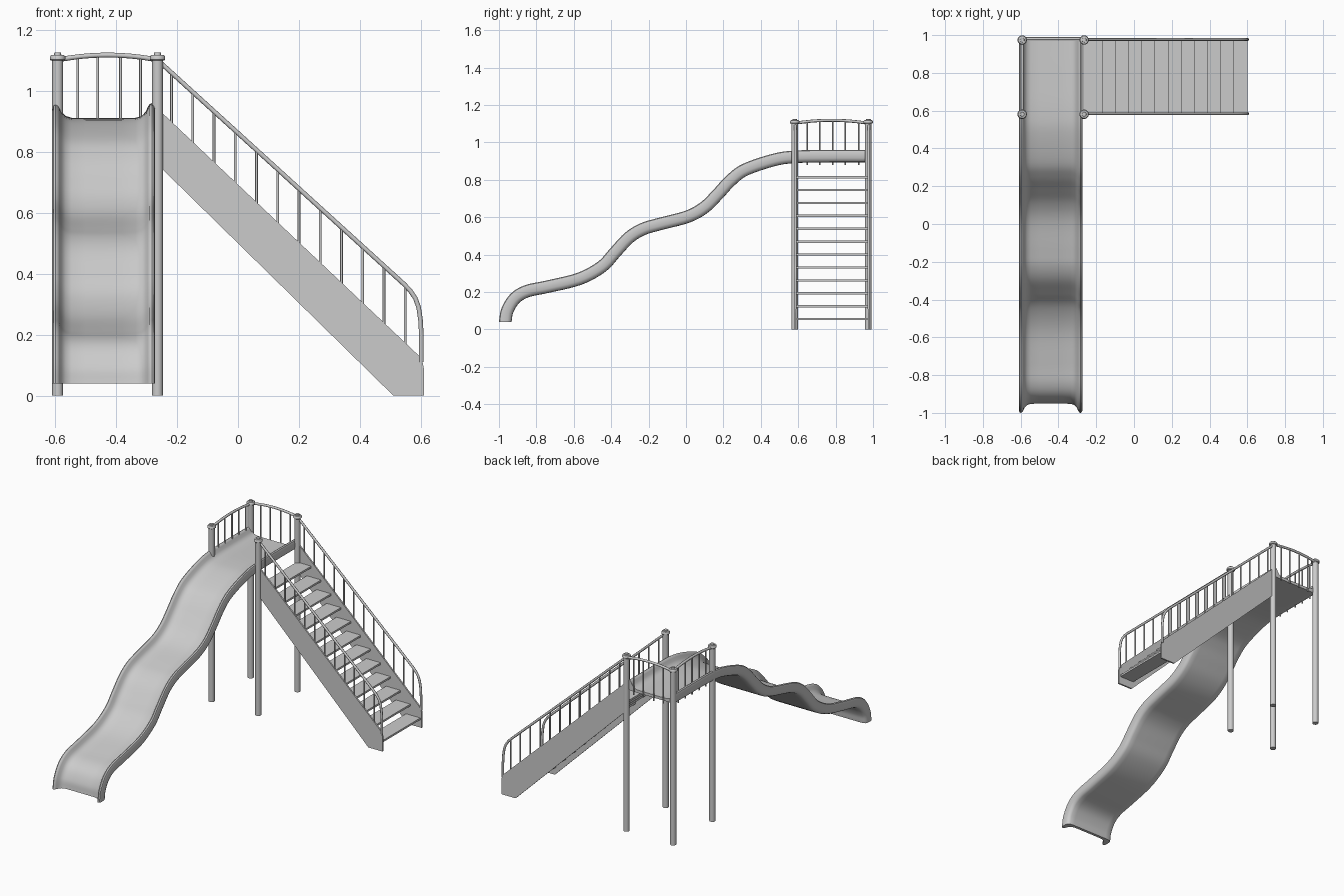
import bpy, bmesh, math
from mathutils import Vector

if "Cube" in bpy.data.objects:
    bpy.data.objects.remove(bpy.data.objects["Cube"])

XL, XR, YF, YB = -0.592, -0.264, 0.581, 0.974   # post positions


def add_mesh(name, bm, smooth=True):
    bmesh.ops.recalc_face_normals(bm, faces=bm.faces)
    me = bpy.data.meshes.new(name)
    bm.to_mesh(me)
    bm.free()
    ob = bpy.data.objects.new(name, me)
    bpy.context.collection.objects.link(ob)
    if smooth:
        bpy.ops.object.select_all(action='DESELECT')
        bpy.context.view_layer.objects.active = ob
        ob.select_set(True)
        bpy.ops.object.shade_smooth_by_angle(angle=math.radians(40))
    return ob


def lathe(name, x, y, prof, n=20):
    bm = bmesh.new()
    rings = [[bm.verts.new((x + r * math.cos(2 * math.pi * k / n),
                            y + r * math.sin(2 * math.pi * k / n), z)) for k in range(n)]
             for r, z in prof]
    for a, b in zip(rings, rings[1:]):
        for k in range(n):
            bm.faces.new((a[k], a[(k + 1) % n], b[(k + 1) % n], b[k]))
    bm.faces.new(rings[0])
    bm.faces.new(rings[-1])
    return add_mesh(name, bm)


def tubes(name, paths, r):
    cu = bpy.data.curves.new(name, 'CURVE')
    cu.dimensions = '3D'
    cu.bevel_depth = r
    cu.bevel_resolution = 2
    cu.use_fill_caps = True
    for pts in paths:
        sp = cu.splines.new('POLY')
        sp.points.add(len(pts) - 1)
        for p, co in zip(sp.points, pts):
            p.co = (*co, 1)
    ob = bpy.data.objects.new(name, cu)
    bpy.context.collection.objects.link(ob)
    return ob


def smooth_path(pts, n):
    # Catmull-Rom through the given 2D points
    p = [Vector(q) for q in pts]
    p = [2 * p[0] - p[1]] + p + [2 * p[-1] - p[-2]]
    out = []
    for i in range(1, len(p) - 2):
        a, b, c, d = p[i - 1:i + 3]
        for k in range(n):
            t = k / n
            out.append(0.5 * (2 * b + (c - a) * t + (2 * a - 5 * b + 4 * c - d) * t * t
                              + (3 * b - a - 3 * c + d) * t ** 3))
    return out + [p[-2]]


# Posts with caps
for side, x in (("left", XL), ("right", XR)):
    for end, y in (("front", YF), ("back", YB)):
        lathe(f"{end}_{side}_post", x, y, [(0.018, 0), (0.018, 1.105)])
        lathe(f"{end}_{side}_post_cap", x, y,
              [(0.022, 1.1), (0.025, 1.103), (0.025, 1.113), (0.021, 1.118),
               (0.012, 1.119), (0.011, 1.126)])

# Wavy slide and platform: trough section swept along a path in the y-z plane
path = smooth_path([(0.972, 0.926), (0.78, 0.926), (0.6, 0.923), (0.48, 0.908), (0.32, 0.855),
                    (0.24, 0.797), (0.17, 0.722), (0.1, 0.653), (0.01, 0.603), (-0.14, 0.563),
                    (-0.23, 0.536), (-0.305, 0.49), (-0.38, 0.41), (-0.45, 0.335),
                    (-0.57, 0.27), (-0.74, 0.228), (-0.85, 0.204), (-0.915, 0.165),
                    (-0.955, 0.1), (-0.966, 0.04)], 5)
half = [(0.06, -0.015), (0.105, -0.014), (0.125, -0.008), (0.138, 0.006), (0.145, 0.022),
        (0.151, 0.031), (0.158, 0.034), (0.165, 0.03), (0.169, 0.018), (0.169, -0.01),
        (0.163, -0.025), (0.15, -0.032), (0.12, -0.033)]
section = half + [(-x, n) for x, n in reversed(half)]
bm = bmesh.new()
rings = []
for i, p in enumerate(path):
    t = (path[min(i + 1, len(path) - 1)] - path[max(i - 1, 0)]).normalized()
    if i == len(path) - 1:
        t = Vector((0, -1))
    nrm = Vector((t.y, -t.x))
    rings.append([bm.verts.new((-0.441 + x, p.x + nrm.x * n, p.y + nrm.y * n))
                  for x, n in section])
m = len(section)
for a, b in zip(rings, rings[1:]):
    for k in range(m):
        bm.faces.new((a[k], a[(k + 1) % m], b[(k + 1) % m], b[k]))
bm.faces.new(rings[0])
bm.faces.new(rings[-1])
add_mesh("slide", bm)


# Arched guard rails on the back and left of the platform
def arch(u):
    return 1.102 + 0.016 * (1 - (2 * u - 1) ** 2)


for name, a, b, us in (("back", (XL, 0.981), (XR, 0.981), (0.2, 0.4, 0.63, 0.83)),
                       ("left", (XL, YF), (XL, YB), (0.17, 0.34, 0.52, 0.69, 0.87))):
    def at(u, z):
        return (a[0] + (b[0] - a[0]) * u, a[1] + (b[1] - a[1]) * u, z)
    tubes(f"{name}_guard_rail", [[at(k / 16, arch(k / 16)) for k in range(17)]], 0.008)
    tubes(f"{name}_guard_bars", [[at(u, 0.88), at(u, arch(u))] for u in us], 0.0045)


def box(bm, lo, hi):
    g = bmesh.ops.create_cube(bm, size=1)
    for v in g['verts']:
        v.co = [lo[i] + (v.co[i] + 0.5) * (hi[i] - lo[i]) for i in range(3)]


# Stair treads
bm = bmesh.new()
for i in range(12):
    nose, z = 0.6 - 0.0697 * i, 0.055 + 0.069 * i
    box(bm, (nose - 0.1, 0.585, z - 0.006), (nose, 0.976, z + 0.006))
add_mesh("stair_treads", bm, False)

# Stringers, handrails and balusters on both sides of the stairs
outline = [(-0.255, 0.934), (0.595, 0.13), (0.605, 0.115), (0.61, 0.09), (0.61, 0),
           (0.51, 0), (-0.255, 0.75)]
for side, y in (("front", 0.584), ("back", 0.977)):
    bm = bmesh.new()
    f = bm.faces.new([bm.verts.new((x, y - 0.005, z)) for x, z in outline])
    g = bmesh.ops.extrude_face_region(bm, geom=[f])
    bmesh.ops.translate(bm, vec=(0, 0.01, 0),
                        verts=[v for v in g['geom'] if isinstance(v, bmesh.types.BMVert)])
    add_mesh(f"{side}_stringer", bm, False)
    rail = [(-0.26, 1.098), (0.545, 0.366), (0.565, 0.345), (0.582, 0.32), (0.593, 0.29),
            (0.599, 0.25), (0.602, 0.2), (0.602, 0.11)]
    tubes(f"{side}_handrail", [[(x, y, z) for x, z in rail]], 0.0075)
    bars = []
    for i in range(12):
        x = -0.218 + 0.0697 * i
        bars.append([(x, y, 0.915 - 0.946 * (x + 0.245)), (x, y, 1.098 - 0.909 * (x + 0.26))])
    tubes(f"{side}_balusters", bars, 0.0045)
